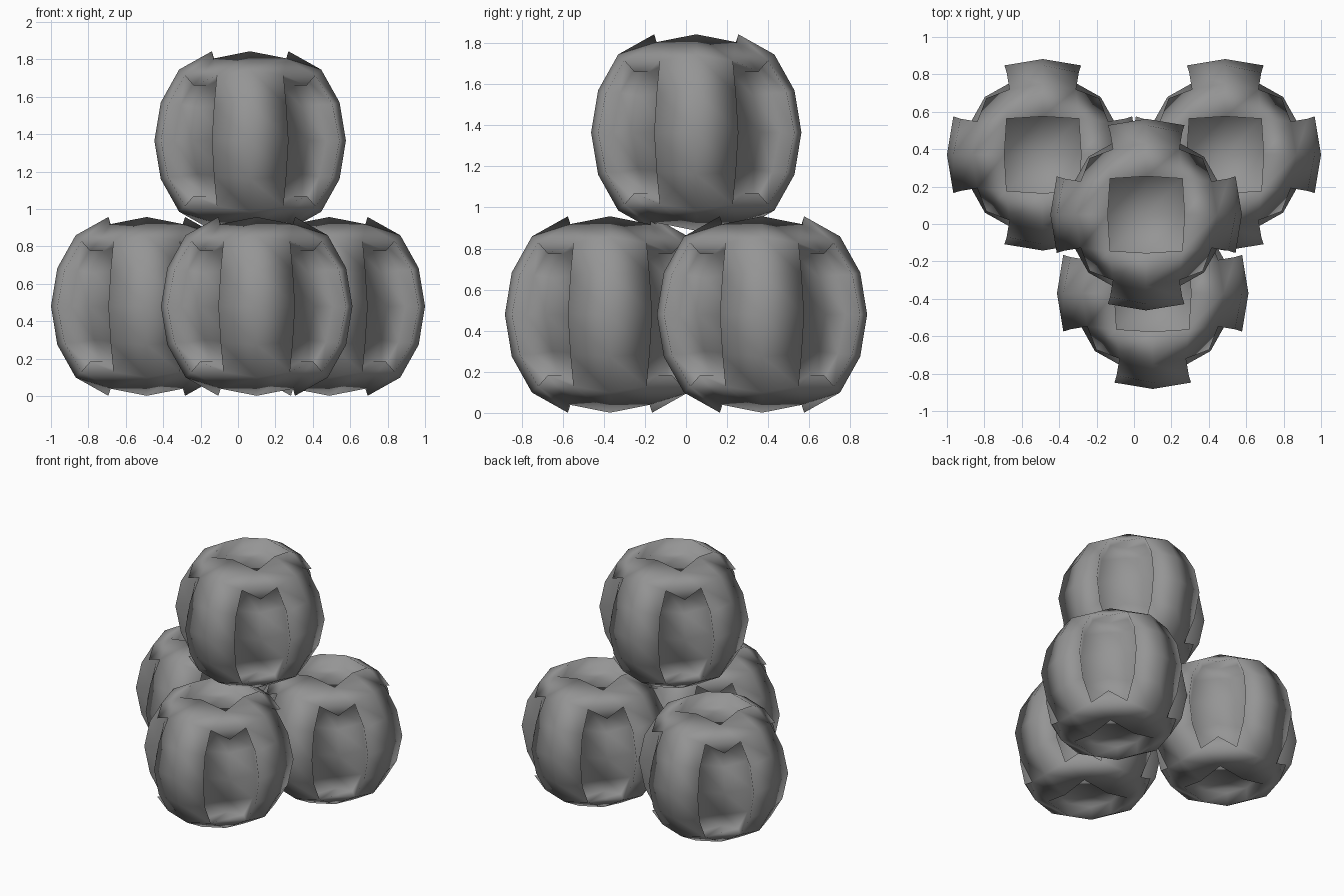
import bpy, bmesh
from mathutils import Vector

if "Cube" in bpy.data.objects:
    bpy.data.objects.remove(bpy.data.objects["Cube"])

# Rounded positions for each kind of grid point on a 4x4x4 cube (sorted |x|,|y|,|z|)
ROUND = {(0, 0, 2): (0, 0, .512), (0, 1, 2): (0, .205, .478), (1, 1, 2): (.193, .193, .44),
         (0, 2, 2): (0, .38, .38), (1, 2, 2): (.178, .35, .35), (2, 2, 2): (.302, .302, .295)}
DEPTH = 0.1


def recess_key(c):
    """Direction of the recessed panel a cube face belongs to, or None."""
    ax, ay, az = abs(c.x), abs(c.y), abs(c.z)
    if az > .99:
        return (0, 0, 1 if c.z > 0 else -1) if max(ax, ay) < .5 else None
    if min(ax, ay) > .5:
        return (1 if c.x > 0 else -1, 1 if c.y > 0 else -1, 0)
    return None


def rounded(co):
    k = [round(abs(v) * 2) for v in co]
    order = sorted(range(3), key=lambda i: k[i])
    vals = ROUND[tuple(sorted(k))]
    out = Vector()
    for i, v in zip(order, vals):
        out[i] = v if co[i] > 0 else -v
    return out


def ball_mesh():
    bm = bmesh.new()
    bmesh.ops.create_cube(bm, size=2)
    bmesh.ops.subdivide_edges(bm, edges=bm.edges[:], cuts=3, use_grid_fill=True)
    regions = {}
    for f in bm.faces:
        key = recess_key(f.calc_center_median())
        if key:
            regions.setdefault(key, []).append(f)
    for v in bm.verts:
        v.co = rounded(v.co)
    # sink the four upright corner panels and the top and bottom squares
    for key, faces in regions.items():
        res = bmesh.ops.extrude_face_region(bm, geom=faces)
        verts = [g for g in res["geom"] if isinstance(g, bmesh.types.BMVert)]
        bmesh.ops.translate(bm, verts=verts, vec=-DEPTH * Vector(key).normalized())
        old = [f for f in faces if f.is_valid]
        if old:
            bmesh.ops.delete(bm, geom=old, context='FACES')
    bmesh.ops.recalc_face_normals(bm, faces=bm.faces[:])
    # the recesses blend softly into the shell, so everything is smooth
    for f in bm.faces:
        f.smooth = True
    me = bpy.data.meshes.new("ball")
    bm.to_mesh(me)
    bm.free()
    return me


grey = bpy.data.materials.new("dark_grey")
grey.diffuse_color = (.3, .3, .3, 1)
grey.use_nodes = True
grey.node_tree.nodes["Principled BSDF"].inputs["Base Color"].default_value = grey.diffuse_color

# Three balls on the ground and one on top
for name, loc in (("ball_back_left", (-.488, .37, .479)), ("ball_back_right", (.488, .37, .479)),
                  ("ball_front", (.1, -.37, .479)), ("ball_top", (.065, .05, 1.365))):
    ob = bpy.data.objects.new(name, ball_mesh())
    ob.data.materials.append(grey)
    ob.location = loc
    bpy.context.collection.objects.link(ob)
